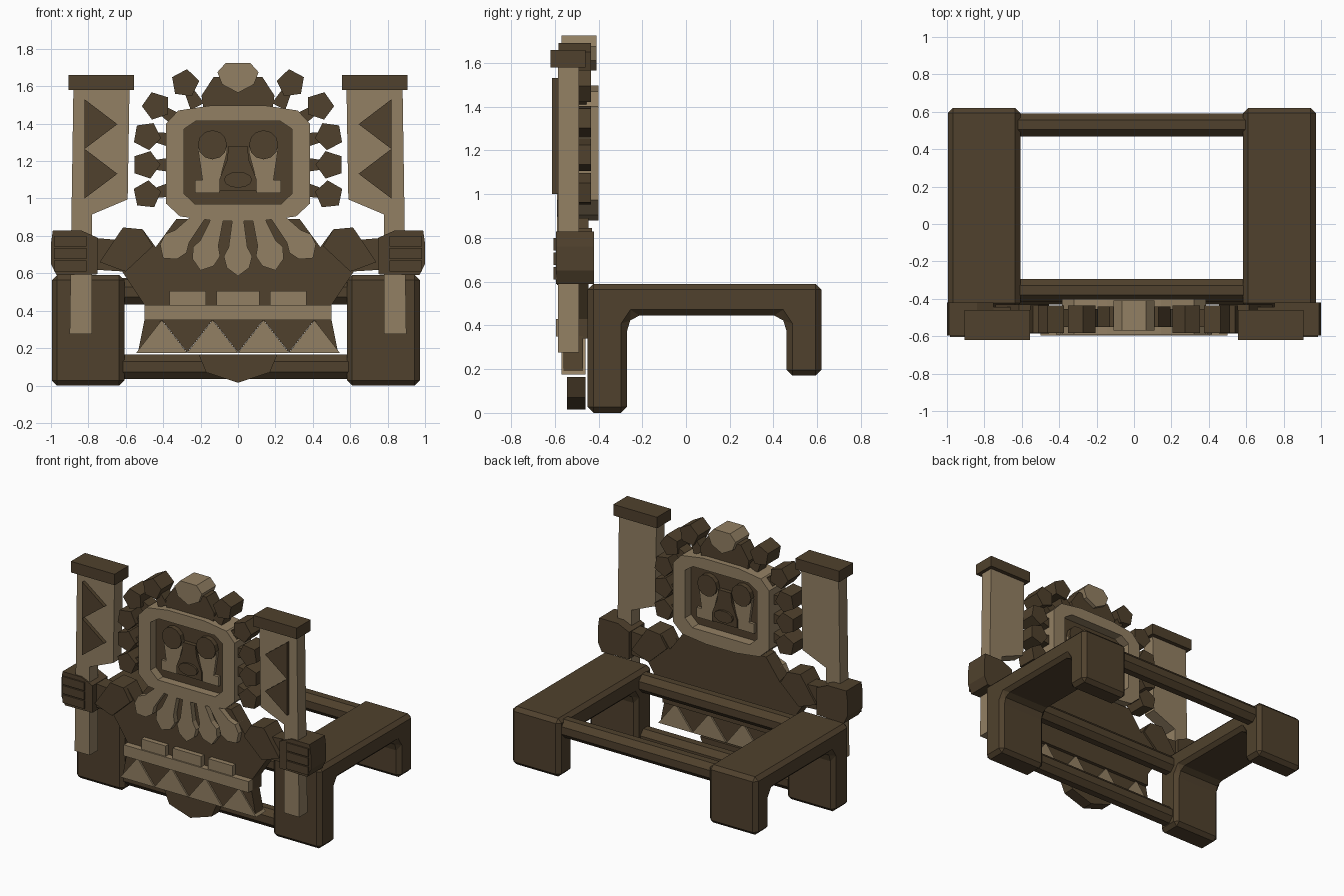
import bpy, bmesh, math

if "Cube" in bpy.data.objects:
    bpy.data.objects.remove(bpy.data.objects["Cube"], do_unlink=True)


def material(name, rgb):
    m = bpy.data.materials.new(name)
    m.use_nodes = True
    m.diffuse_color = (*rgb, 1)
    m.node_tree.nodes["Principled BSDF"].inputs["Base Color"].default_value = (*rgb, 1)
    return m


DARK = material("dark_wood", (0.08, 0.053, 0.026))
TAN = material("light_wood", (0.29, 0.215, 0.125))


def finish(name, bm, mat, bevel=0):
    bmesh.ops.recalc_face_normals(bm, faces=bm.faces)
    me = bpy.data.meshes.new(name)
    bm.to_mesh(me)
    bm.free()
    me.materials.append(mat)
    ob = bpy.data.objects.new(name, me)
    bpy.context.collection.objects.link(ob)
    if bevel:
        mod = ob.modifiers.new("Bevel", "BEVEL")
        mod.width = bevel
        mod.segments = 1
    return ob


def prism(name, pts, lo, hi, mat, axis="y", bevel=0):
    """Extrude an outline of (x, z) points along y, or (y, z) points along x."""
    bm = bmesh.new()
    put = (lambda p, d: (p[0], d, p[1])) if axis == "y" else (lambda p, d: (d, *p))
    a = [bm.verts.new(put(p, lo)) for p in pts]
    b = [bm.verts.new(put(p, hi)) for p in pts]
    bm.faces.new(a)
    bm.faces.new(b[::-1])
    for i in range(len(pts)):
        j = (i + 1) % len(pts)
        bm.faces.new((a[i], b[i], b[j], a[j]))
    return finish(name, bm, mat, bevel)


def rect(x0, x1, z0, z1):
    return [(x0, z0), (x1, z0), (x1, z1), (x0, z1)]


def both(half):
    """Complete a right half outline, listed top to bottom, with its mirror."""
    return half + [(-x, z) for x, z in half[::-1] if x > 0]


def pair(name, pts, lo, hi, mat):
    for side, s in (("left", 1), ("right", -1)):
        prism(f"{side}_{name}", [(s * x, z) for x, z in pts], lo, hi, mat)


def ngon(cx, cz, rx, rz, n, start=0.0):
    return [(cx + rx * math.cos(start + math.tau * i / n),
             cz + rz * math.sin(start + math.tau * i / n)) for i in range(n)]


def spoke(cx, cz, ang, outline):
    """Place an outline of (across, outward) points, pointing along ang."""
    c, s = math.cos(ang), math.sin(ang)
    return [(cx + v * c - u * s, cz + v * s + u * c) for u, v in outline]


# Side frames with a long front leg and a short rear leg
leg = [(-0.45, 0), (-0.27, 0), (-0.27, 0.4), (-0.24, 0.445), (0.43, 0.445),
       (0.46, 0.4), (0.46, 0.17), (0.62, 0.17), (0.62, 0.59), (-0.45, 0.59)]
prism("left_side_frame", leg, 0.583, 0.972, DARK, "x", 0.03)
prism("right_side_frame", leg, -0.995, -0.608, DARK, "x", 0.03)

# Cross bars
for name, y, z in (("rear_bar", 0.53, 0.51), ("front_upper_bar", -0.355, 0.5),
                   ("front_lower_bar", -0.37, 0.1)):
    prism(name, ngon(y, z, 0.066, 0.071, 8, math.pi / 8), -0.7, 0.7, DARK, "x")

# Figure body with raised shoulders
prism("body", both([(0.33, 0.89), (0.44, 0.74), (0.51, 0.835), (0.61, 0.81),
                    (0.66, 0.78), (0.78, 0.79), (0.78, 0.62), (0.62, 0.61),
                    (0.5, 0.43), (0.5, 0.34)]), -0.55, -0.445, DARK)
pair("arm_band", [(0.615, 0.845), (0.51, 0.835), (0.455, 0.745), (0.6, 0.61),
                  (0.62, 0.615), (0.74, 0.66)], -0.585, -0.43, DARK)

# Hands and fingers gripping the posts
pair("hand", [(0.99, 0.83), (0.84, 0.83), (0.75, 0.79), (0.75, 0.595),
              (0.97, 0.59), (1.0, 0.65), (1.0, 0.76)], -0.595, -0.42, DARK)
for i in range(3):
    z = 0.61 + i * 0.066
    pair(f"finger_{i + 1}", rect(0.81, 0.985, z, z + 0.058), -0.605, -0.59, DARK)

# Banner posts with caps and triangles
pair("post", [(0.9, 0.275), (0.78, 0.275), (0.78, 0.915), (0.59, 0.995),
              (0.58, 1.59), (0.88, 1.59)], -0.585, -0.49, TAN)
pair("post_cap", rect(0.555, 0.905, 1.58, 1.66), -0.62, -0.46, DARK)
for i in range(2):
    z = 1.265 - i * 0.265
    pair(f"post_triangle_{i + 1}", [(0.82, z), (0.82, z + 0.265), (0.645, z + 0.132)],
         -0.612, -0.58, DARK)

# Belt, buckles and skirt
prism("belt", rect(-0.5, 0.5, 0.35, 0.43), -0.595, -0.46, TAN)
for i, (x0, x1) in enumerate(((-0.365, -0.17), (-0.115, 0.115), (0.17, 0.365))):
    prism(f"belt_tile_{i + 1}", rect(x0, x1, 0.42, 0.505), -0.585, -0.5, TAN)
for i in range(4):
    x = (i - 1.5) * 0.272
    prism(f"skirt_point_{i + 1}", [(x - 0.136, 0.175), (x + 0.136, 0.175), (x, 0.35)],
          -0.57, -0.46, TAN)
for i in range(3):
    x = (i - 1) * 0.272
    prism(f"skirt_gap_{i + 1}", [(x - 0.136, 0.352), (x + 0.136, 0.352), (x, 0.177)],
          -0.56, -0.47, DARK)
pair("skirt_edge", [(0.408, 0.352), (0.5, 0.352), (0.535, 0.175)], -0.56, -0.47, DARK)
prism("skirt_flap", both([(0.21, 0.165), (0.17, 0.07), (0, 0.015)]), -0.545, -0.46, DARK)

# Collar of hanging beads
bead = [(-0.03, 0), (0.03, 0), (0.05, 0.15), (0.076, 0.2), (0.06, 0.26),
        (0, 0.305), (-0.06, 0.26), (-0.076, 0.2), (-0.05, 0.15)]
for i, (x, z, tilt) in enumerate(((-0.2, 0.91, -0.72), (-0.105, 0.905, -0.32),
                                  (0, 0.89, 0), (0.105, 0.905, 0.32), (0.2, 0.91, 0.72))):
    prism(f"collar_bead_{i + 1}", spoke(x, z, -math.pi / 2 + tilt, bead),
          -0.59, -0.5, TAN)

# Head frame ring
outer = both([(0.145, 1.497), (0.32, 1.47), (0.385, 1.4), (0.385, 0.973),
              (0.31, 0.904), (0.12, 0.88)])
inner = both([(0.145, 1.415), (0.224, 1.415), (0.288, 1.372), (0.288, 1.025),
              (0.23, 0.97), (0.12, 0.97)])
bm = bmesh.new()
loops = [[bm.verts.new((x, y, z)) for x, z in pts]
         for pts, y in ((outer, -0.59), (outer, -0.4), (inner, -0.4), (inner, -0.59))]
for k in range(4):
    p, q = loops[k], loops[(k + 1) % 4]
    for i in range(len(p)):
        j = (i + 1) % len(p)
        bm.faces.new((p[i], p[j], q[j], q[i]))
finish("head_frame", bm, TAN)

# Face, with features standing out on both sides
prism("face", inner, -0.53, -0.47, DARK)
pair("cheek", [(0.215, 1.27), (0.19, 1.1), (0.23, 1.1), (0.23, 1.03), (0.1, 1.03),
               (0.1, 1.09), (0.06, 1.24), (0.06, 1.29), (0.1, 1.35)], -0.55, -0.45, TAN)
pair("eye", ngon(0.137, 1.287, 0.078, 0.078, 12), -0.565, -0.435, DARK)
prism("nose", both([(0.05, 1.28), (0.06, 1.2), (0.1, 1.1), (0.1, 1.04)]),
      -0.56, -0.44, DARK)
prism("mouth", ngon(0, 1.1, 0.075, 0.043, 12), -0.575, -0.425, DARK)

# Headdress crest
prism("crest_base", both([(0.13, 1.65), (0.195, 1.55), (0.185, 1.48)]),
      -0.55, -0.44, DARK)
prism("crest", both([(0.065, 1.725), (0.11, 1.675), (0.085, 1.61), (0, 1.565)]),
      -0.57, -0.41, TAN)

# Ring of knobs on short stems around the head
knob = ngon(0, 0, 0.077, 0.077, 5, -math.pi / 2)
stem = [(-0.04, -0.14), (0.04, -0.14), (0.025, -0.04), (-0.025, -0.04)]
for i, (x, z, deg) in enumerate(((0.283, 1.615, 62), (0.437, 1.495, 35),
                                 (0.487, 1.335, 10), (0.492, 1.18, 0),
                                 (0.487, 1.02, -12))):
    ang = math.radians(deg)
    pair(f"knob_{i + 1}", spoke(x, z, ang, knob), -0.583, -0.435, DARK)
    pair(f"knob_stem_{i + 1}", spoke(x, z, ang, stem), -0.55, -0.455, DARK)
